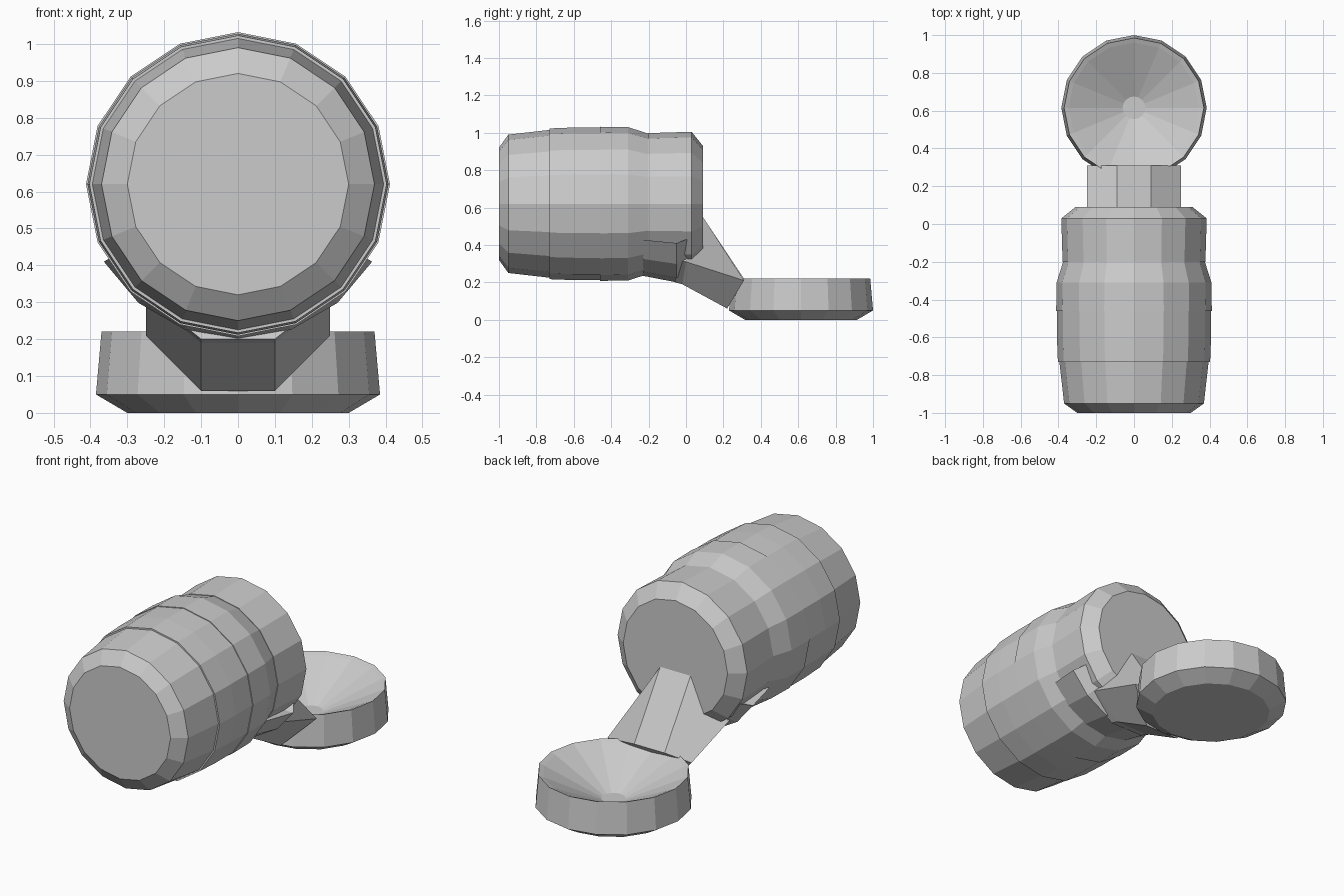
import bpy, bmesh
from math import sin, cos, pi, radians

if "Cube" in bpy.data.objects:
    bpy.data.objects.remove(bpy.data.objects["Cube"])

BODY_Z = 0.62


def make_object(name, rings, closed=True, cap=True):
    """Skin a list of equal-length point rings, optionally capping the ends."""
    bm = bmesh.new()
    loops = [[bm.verts.new(p) for p in ring] for ring in rings]
    n = len(loops[0])
    for a, b in zip(loops, loops[1:]):
        for i in range(n if closed else n - 1):
            j = (i + 1) % n
            bm.faces.new((a[i], a[j], b[j], b[i]))
    if cap:
        bm.faces.new(loops[0])
        bm.faces.new(loops[-1])
    bmesh.ops.recalc_face_normals(bm, faces=bm.faces)
    mesh = bpy.data.meshes.new(name)
    bm.to_mesh(mesh)
    bm.free()
    obj = bpy.data.objects.new(name, mesh)
    bpy.context.collection.objects.link(obj)
    return obj


def barrel_ring(y, r, n=16):
    return [(r * cos(2 * pi * i / n), y, BODY_Z + r * sin(2 * pi * i / n))
            for i in range(n)]


def disc_ring(z, r, n=16):
    return [(r * cos(2 * pi * i / n), 0.615 + r * sin(2 * pi * i / n), z)
            for i in range(n)]


# Barrel-shaped head, in four bands with small steps between them
bands = {
    "front_rim": [(-1.0, 0.30), (-0.95, 0.37), (-0.73, 0.395)],
    "front_band": [(-0.73, 0.403), (-0.6, 0.408), (-0.46, 0.408)],
    "middle_band": [(-0.46, 0.412), (-0.31, 0.41), (-0.2, 0.375)],
    "rear_band": [(-0.2, 0.378), (0.03, 0.385), (0.09, 0.31)],
}
for name, profile in bands.items():
    make_object(name, [barrel_ring(y, r) for y, r in profile])


# Saddle wrapped under the rear of the head
def saddle_ring(y, r):
    return [(r * cos(radians(a)), y, BODY_Z + r * sin(radians(a)))
            for a in range(-150, -29, 20)]


make_object("saddle", [saddle_ring(y, r) for y, r in
                       ((-0.23, 0.385), (-0.05, 0.42), (0.03, 0.36))])


# Arched arm running from the head down to the base
def arm_ring(side, ridge, keel):
    half = [(0.09, *ridge), (0.25, *side), (0.10, *keel)]
    return half + [(-x, y, z) for x, y, z in reversed(half)]


make_object("arm", [
    arm_ring((-0.05, 0.32), (0.05, 0.56), (-0.06, 0.20)),
    arm_ring((0.0, 0.31), (0.09, 0.55), (-0.02, 0.19)),
    arm_ring((0.31, 0.21), (0.31, 0.22), (0.22, 0.06)),
])

# Round base with a chamfered underside and a dished top
make_object("base", [disc_ring(z, r) for z, r in
                     ((0.0, 0.30), (0.05, 0.385), (0.22, 0.37),
                      (0.21, 0.345), (0.07, 0.06))])
